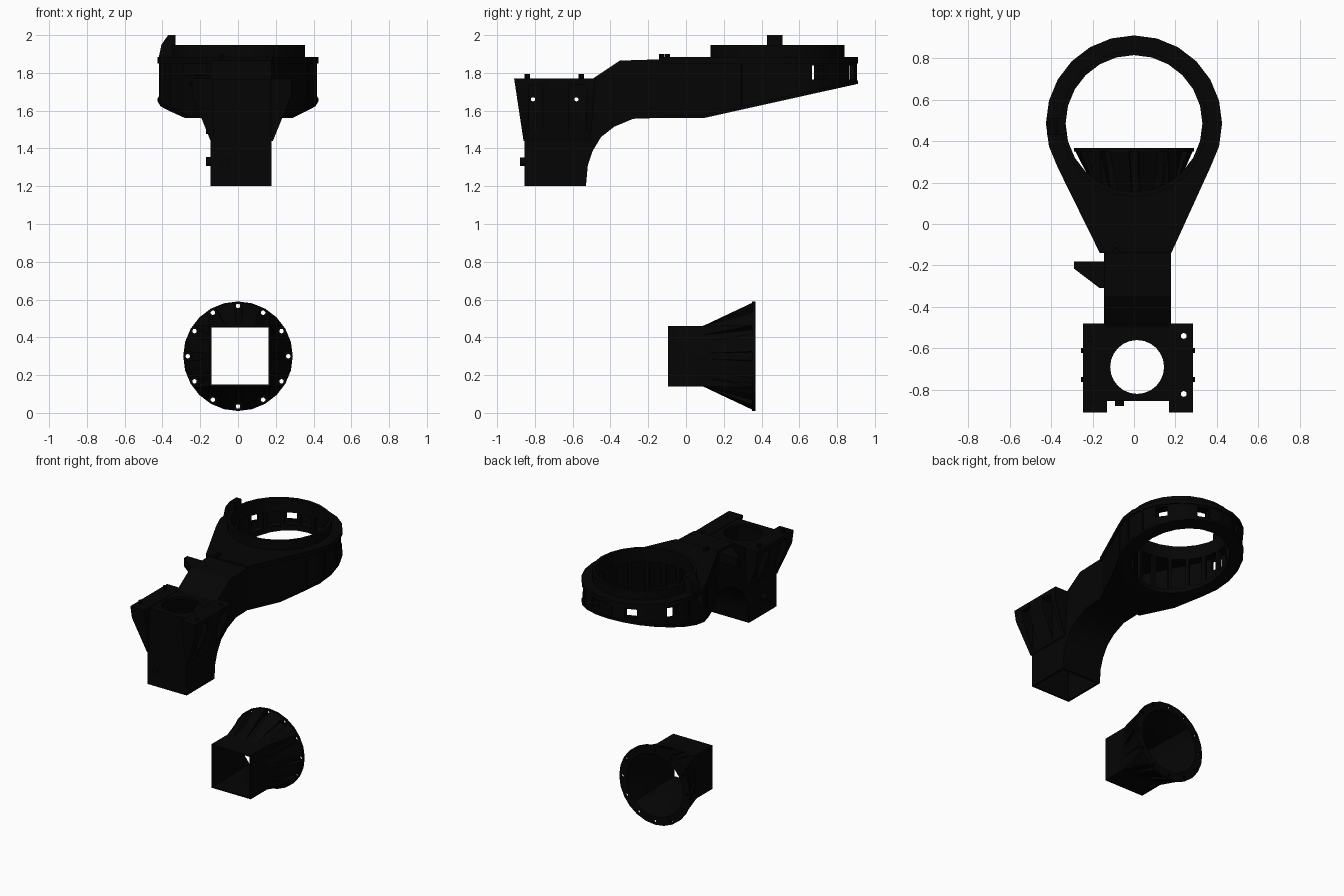
import bpy, bmesh, math
from mathutils import Vector, Matrix

cube = bpy.data.objects.get("Cube")
if cube:
    bpy.data.objects.remove(cube, do_unlink=True)

black = bpy.data.materials.new("matte_black")
black.use_nodes = True
black.diffuse_color = (0.0015, 0.0015, 0.0015, 1)
bsdf = black.node_tree.nodes["Principled BSDF"]
bsdf.inputs["Base Color"].default_value = black.diffuse_color
bsdf.inputs["Roughness"].default_value = 0.8

CY = 0.485             # ring centre in y
R = 0.425              # ring outer radius
TUBE = (0.015, -0.69)  # centre of the upright tube


def make(name, bm):
    bmesh.ops.recalc_face_normals(bm, faces=bm.faces)
    me = bpy.data.meshes.new(name)
    bm.to_mesh(me)
    bm.free()
    me.materials.append(black)
    ob = bpy.data.objects.new(name, me)
    bpy.context.collection.objects.link(ob)
    return ob


def prism(name, pts, lo, hi, axis, floor=None):
    """Extrude a 2D outline along an axis; floor(y) can slope the underside."""
    place = {"x": lambda a, b, c: (c, a, b), "y": lambda a, b, c: (a, c, b),
             "z": lambda a, b, c: (a, b, c)}[axis]
    bm = bmesh.new()
    face = bm.faces.new([bm.verts.new(place(a, b, lo)) for a, b in pts])
    ext = bmesh.ops.extrude_face_region(bm, geom=[face])
    moved = [v for v in ext["geom"] if isinstance(v, bmesh.types.BMVert)]
    bmesh.ops.translate(bm, verts=moved, vec=Vector(place(0, 0, hi - lo)))
    if floor:
        bmesh.ops.bisect_plane(bm, geom=bm.verts[:] + bm.edges[:] + bm.faces[:],
                               plane_co=(0, 0.09, 0), plane_no=(0, 1, 0))
        for v in bm.verts:
            if abs(v.co.z - lo) < 0.001:
                v.co.z = floor(v.co.y)
    return make(name, bm)


def box(name, x, y, z):
    return prism(name, [(x[0], y[0]), (x[1], y[0]), (x[1], y[1]), (x[0], y[1])], *z, "z")


def radial_box(name, angle, x, width, z):
    """Box pointing outwards from the ring centre."""
    ob = box(name, x, (-width / 2, width / 2), z)
    ob.data.transform(Matrix.Translation((0, CY, 0)) @ Matrix.Rotation(math.radians(angle), 4, "Z"))
    return ob


def cylinder(name, loc, r, depth, axis="z", sides=24):
    bm = bmesh.new()
    bmesh.ops.create_cone(bm, cap_ends=True, segments=sides, radius1=r, radius2=r, depth=depth)
    rot = {"x": Matrix.Rotation(math.pi / 2, 4, "Y"), "y": Matrix.Rotation(math.pi / 2, 4, "X"),
           "z": Matrix()}[axis]
    bmesh.ops.transform(bm, matrix=Matrix.Translation(loc) @ rot, verts=bm.verts)
    return make(name, bm)


def strip(name, rings):
    """Join closed loops of points into a hollow tube-like solid."""
    bm = bmesh.new()
    loops = [[bm.verts.new(p) for p in ring] for ring in rings]
    n = len(loops[0])
    for k, a in enumerate(loops):
        b = loops[(k + 1) % len(loops)]
        for i in range(n):
            j = (i + 1) % n
            bm.faces.new((a[i], a[j], b[j], b[i]))
    return make(name, bm)


def cut(targets, cutters):
    for ob in targets:
        for c in cutters:
            mod = ob.modifiers.new("cut", "BOOLEAN")
            mod.operation, mod.solver, mod.object = "DIFFERENCE", "EXACT", c
            bpy.context.view_layer.objects.active = ob
            bpy.ops.object.modifier_apply(modifier=mod.name)
    for c in cutters:
        bpy.data.objects.remove(c, do_unlink=True)


def underside(y, lift=0.0):
    return 1.56 + lift + max(0, y - 0.09) * 0.222


def circle(r, n=24):
    return [(r * math.cos(2 * math.pi * i / n), CY + r * math.sin(2 * math.pi * i / n)) for i in range(n)]


def teardrop(inset):
    arc = [math.radians(-30 + 240 * i / 16) for i in range(17)]
    r = R - inset
    pts = [(r * math.cos(a), CY + r * math.sin(a)) for a in arc]
    return pts + [(-0.165 + inset, -0.14 + inset), (0.18 - inset, -0.14 + inset)]


# Teardrop plenum: recessed wall between a top rim and a sloped bottom rim
wall = prism("plenum_shell", teardrop(0.008), 1.5, 1.875, "z", underside)
cut([wall], [prism("cavity", teardrop(0.028), 1.5, 1.855, "z", lambda y: underside(y, 0.02)),
             box("neck_opening", (-0.13, 0.163), (-0.2, -0.05), (1.582, 1.848))])
top_rim = prism("plenum_top_rim", teardrop(0), 1.85, 1.883, "z")
bottom_rim = prism("plenum_bottom_rim", teardrop(0), 1.5, 1.8, "z", underside)
cut([bottom_rim], [prism("trim", teardrop(-0.1), 1.5, 2.2, "z", lambda y: underside(y, 0.018))])
cut([wall, top_rim, bottom_rim], [cylinder("bore", (0, CY, 1.7), 0.338, 1)])

# Inner collar, standing proud of the plenum and slotted all round
inner, outer = circle(0.33), circle(0.354)
collar = strip("inlet_collar", [
    [(x, y, underside(y)) for x, y in outer], [(x, y, 1.948) for x, y in outer],
    [(x, y, 1.948) for x, y in inner], [(x, y, underside(y)) for x, y in inner]])
cut([collar], [radial_box("slot", a, (0.28, 0.4), 0.09,
                          (underside(CY + 0.34 * math.sin(math.radians(a)), 0.035), 1.847))
               for a in range(-8, 352, 20)])

# Windows through the outer wall, with ribs between them
windows = (32, 72, 112, 152, 192)
cut([wall], [radial_box("window", a, (0.36, 0.48), 0.085, (1.765, 1.838)) for a in windows])
for angle in range(-28, 213, 20):
    if angle not in windows:
        y = CY + R * math.sin(math.radians(angle))
        radial_box("plenum_rib", angle, (0.4, R - 0.004), 0.016, (underside(y, 0.01), 1.855))

# Tab on the collar's right side
prism("collar_tab", [(-0.42, 1.88), (-0.405, 1.95), (-0.37, 2.0), (-0.33, 2.0), (-0.33, 1.88)],
      0.43, 0.51, "y")

# Elbow duct: upright square tube sweeping back into the neck
elbow = prism("elbow_duct", [
    (-0.855, 1.2), (-0.53, 1.2), (-0.52, 1.31), (-0.495, 1.385), (-0.45, 1.46), (-0.38, 1.515),
    (-0.28, 1.557), (-0.1, 1.563), (-0.1, 1.873), (-0.35, 1.865), (-0.5, 1.765), (-0.855, 1.765)],
    -0.145, 0.178, "x")
cut([elbow], [prism("hollow", [
    (-0.84, 1.1), (-0.545, 1.1), (-0.545, 1.2), (-0.535, 1.315), (-0.51, 1.395), (-0.46, 1.475),
    (-0.39, 1.53), (-0.28, 1.575), (-0.05, 1.58), (-0.05, 1.85), (-0.34, 1.845), (-0.49, 1.745),
    (-0.84, 1.745)], -0.13, 0.163, "x"),
    cylinder("opening", (*TUBE, 1.76), 0.13, 0.2)])

# Tapered mounting brackets either side of the tube, each with two recesses
brackets = []
for side, label in ((1, "left"), (-1, "right")):
    def sx(d):
        return TUBE[0] + 0.005 + side * d
    pts = [(sx(0.15), 1.77), (sx(0.265), 1.77), (sx(0.262), 1.68), (sx(0.165), 1.44), (sx(0.15), 1.44)]
    b = prism(label + "_bracket", pts, -0.91, -0.48, "y")
    for v in b.data.vertices:   # narrow towards the bottom
        t = (1.77 - v.co.z) / 0.33
        v.co.y += 0.05 * t if v.co.y < -0.7 else -0.025 * t
    slots = [box("slot", sorted((sx(0.175), sx(0.4))), y, (1.3, 1.735))
             for y in ((-0.83, -0.76), (-0.62, -0.53))]
    cut([b], slots)
    brackets.append(b)
    for y in (-0.75, -0.61):
        cylinder("bracket_side_screw", (sx(0.265), y, 1.74), 0.012, 0.02, "x", 10)
cut(brackets[:1], [cylinder("hole", (0.24, y, 1.75), 0.014, 0.6, sides=12) for y in (-0.82, -0.54)])
cut(brackets + [elbow], [cylinder("hole", (0, y, 1.66), 0.011, 1, "x", 12) for y in (-0.81, -0.58)])
for y in (-0.84, -0.555):
    cylinder("bracket_bolt", (-0.21, y, 1.78), 0.014, 0.03, sides=10)

# Side fin and small fasteners
prism("side_fin", [(-0.14, -0.18), (-0.29, -0.18), (-0.29, -0.215), (-0.165, -0.31), (-0.14, -0.31)],
      1.785, 1.85, "z")
cylinder("front_knob", (-0.07, -0.86, 1.33), 0.022, 0.035, "y", 12)
for z in (1.33, 1.5):
    cylinder("side_knob", (-0.155, -0.7, z), 0.024, 0.03, "x", 12)
for y in (-0.13, -0.1):
    cylinder("neck_fastener", (-0.085, y, 1.885), 0.014, 0.03, sides=10)


# Separate square-to-round adapter below: thin funnel, drilled flange, solid gussets
def point(y, r, angle, square=False):
    c, s = math.cos(math.radians(angle)), math.sin(math.radians(angle))
    k = r / max(abs(c), abs(s)) if square else r
    return ((0.01 if square else 0) + k * c, y, 0.3 + k * s)


def section(y, r, square=False):
    return [point(y, r, 15 * i, square) for i in range(24)]


strip("adapter_funnel", [
    section(-0.095, 0.161, True), section(0.09, 0.161, True), section(0.36, 0.25),
    section(0.36, 0.232), section(0.1, 0.151, True), section(-0.095, 0.151, True)])
flange = strip("adapter_flange", [section(y, r) for y, r in
                                  ((0.35, 0.29), (0.367, 0.29), (0.367, 0.231), (0.35, 0.231))])
cut([flange], [cylinder("bolt_hole", point(0.36, 0.266, 30 * i), 0.012, 0.1, "y", 10)
               for i in range(12)])
for i in range(12):
    for start in (5, 15):       # two halves meet on the square's corner lines
        bm = bmesh.new()
        for a in (30 * i + start, 30 * i + start + 10):
            for p in (point(0.09, 0.16, a, True), point(0.355, 0.286, a), point(0.355, 0.244, a)):
                bm.verts.new(p)
        bmesh.ops.convex_hull(bm, input=bm.verts)
        make("adapter_gusset", bm)

# Keep edges crisp
for ob in bpy.context.scene.objects:
    if ob.type == "MESH":
        bpy.ops.object.select_all(action="DESELECT")
        ob.select_set(True)
        bpy.context.view_layer.objects.active = ob
        bpy.ops.object.shade_smooth_by_angle(angle=math.radians(25))
